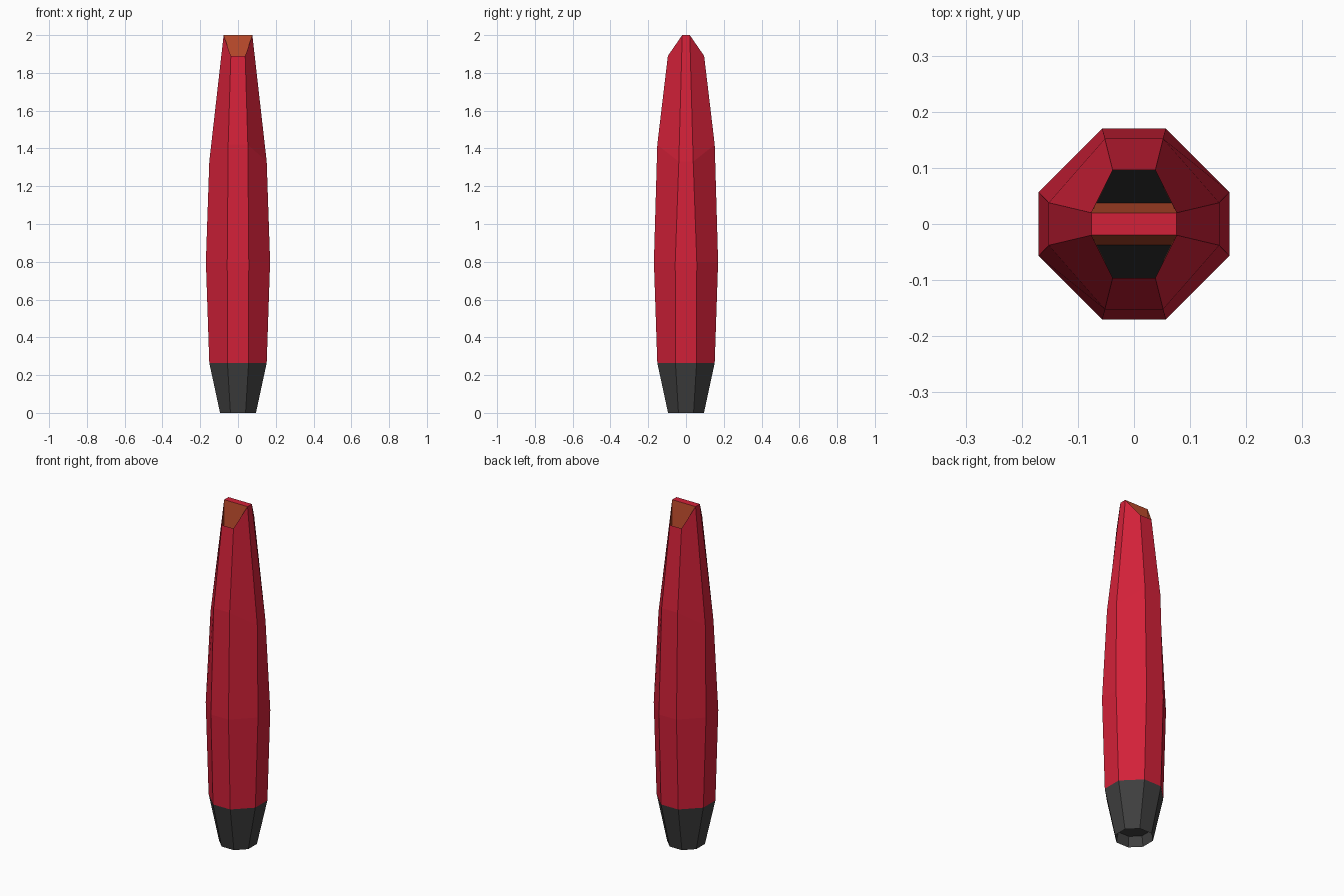
import bpy, bmesh

if "Cube" in bpy.data.objects:
    bpy.data.objects.remove(bpy.data.objects["Cube"])


def material(name, rgb):
    m = bpy.data.materials.new(name)
    m.diffuse_color = (*rgb, 1)
    m.use_nodes = True
    m.node_tree.nodes["Principled BSDF"].inputs["Base Color"].default_value = m.diffuse_color
    return m


RED = material("red", (0.65, 0.015, 0.04))
ORANGE = material("orange", (0.50, 0.07, 0.025))
BLACK = material("black", (0.004, 0.004, 0.004))
CHARCOAL = material("charcoal", (0.05, 0.05, 0.05))


def ring(bm, a, b, za, c, d, zc):
    """Eight-sided section: x-side corners (a, b, za), y-side corners (c, d, zc)."""
    pts = [(a, -b, za), (a, b, za), (c, d, zc), (-c, d, zc),
           (-a, b, za), (-a, -b, za), (-c, -d, zc), (c, -d, zc)]
    return [bm.verts.new(p) for p in pts]


def regular(bm, half, corner, z):
    return ring(bm, half, corner, z, corner, half, z)


def skin(bm, rings):
    for lo, hi in zip(rings, rings[1:]):
        for i in range(8):
            j = (i + 1) % 8
            bm.faces.new((lo[i], lo[j], hi[j], hi[i]))


def finish(bm, name, mats):
    me = bpy.data.meshes.new(name)
    bm.to_mesh(me)
    bm.free()
    for m in mats:
        me.materials.append(m)
    ob = bpy.data.objects.new(name, me)
    bpy.context.collection.objects.link(ob)


# Faceted base with a shallow recess underneath
bm = bmesh.new()
base = [regular(bm, 0.085, 0.036, 0.06), regular(bm, 0.095, 0.04, 0),
        regular(bm, 0.152, 0.056, 0.265)]
skin(bm, base)
bm.faces.new(base[0][::-1])
finish(bm, "base", [CHARCOAL])

# Faceted body tapering to a narrow ridge
bm = bmesh.new()
body = [regular(bm, 0.152, 0.056, 0.265), regular(bm, 0.17, 0.057, 0.80),
        ring(bm, 0.152, 0.038, 1.33, 0.052, 0.152, 1.42),
        ring(bm, 0.076, 0.02, 2.0, 0.038, 0.096, 1.89)]
skin(bm, body)
top = body[-1]
bm.faces.new((top[0], top[1], top[4], top[5]))
finish(bm, "body", [RED])

# Sloping tip openings: orange walls, black floor, front and back
for name, s in (("front_opening", -1), ("back_opening", 1)):
    bm = bmesh.new()
    rim = [bm.verts.new(p) for p in ((-0.076, s * 0.02, 2), (0.076, s * 0.02, 2),
                                     (0.038, s * 0.096, 1.89), (-0.038, s * 0.096, 1.89))]
    floor = [bm.verts.new(p) for p in ((-0.067, s * 0.037, 1.82), (0.067, s * 0.037, 1.82),
                                       (0.038, s * 0.096, 1.82), (-0.038, s * 0.096, 1.82))]
    for i in range(4):
        j = (i + 1) % 4
        bm.faces.new((rim[i], rim[j], floor[j], floor[i]))
    bm.faces.new(floor).material_index = 1
    # normals face into the recess
    bm.normal_update()
    bm.faces.ensure_lookup_table()
    if bm.faces[-1].normal.z < 0:
        bmesh.ops.reverse_faces(bm, faces=bm.faces[-1:])
    if bm.faces[0].normal.y * s < 0:
        bmesh.ops.reverse_faces(bm, faces=bm.faces[:4])
    finish(bm, name, [ORANGE, BLACK])
